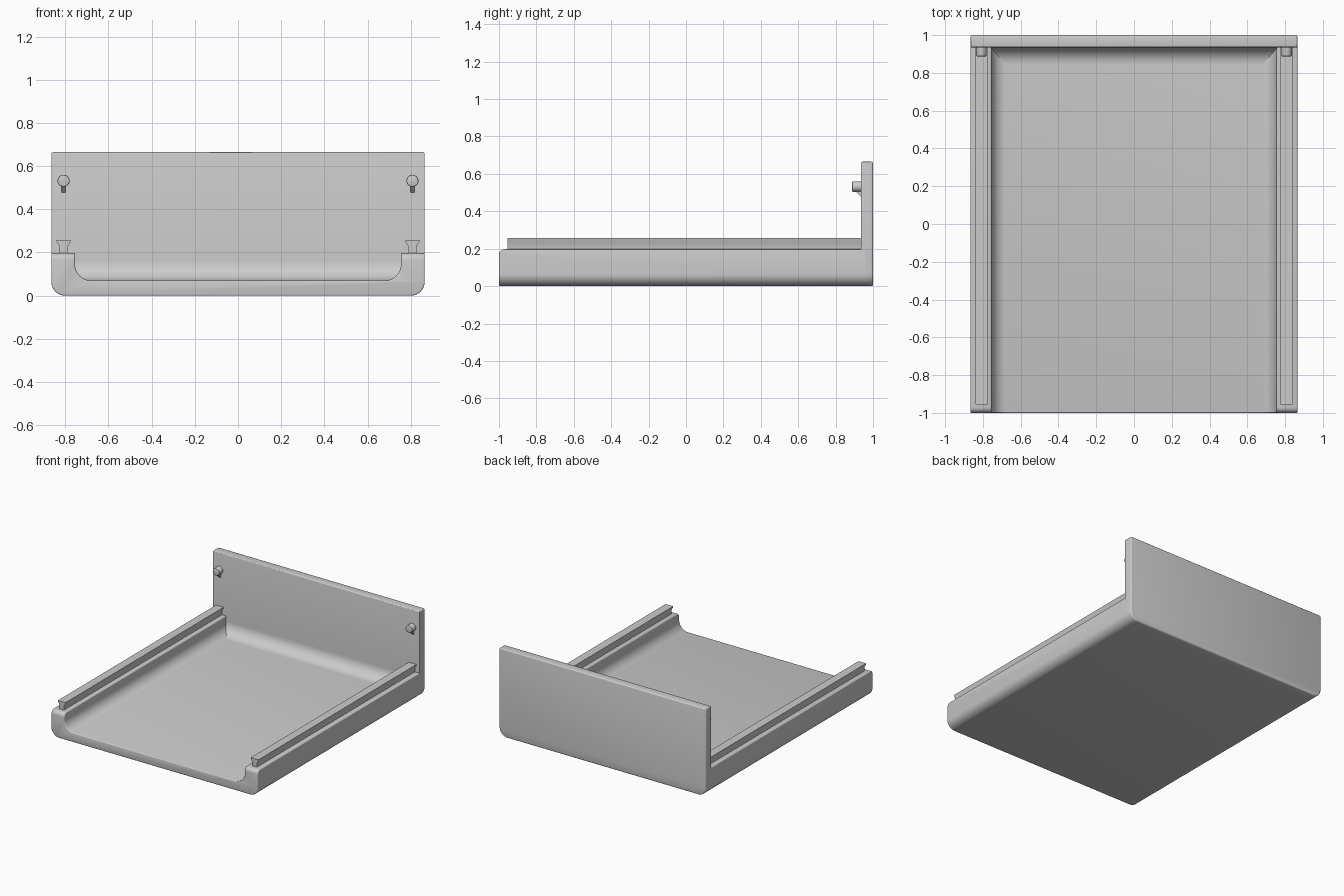
import bpy, bmesh, math

cube = bpy.data.objects.get("Cube")
if cube:
    bpy.data.objects.remove(cube, do_unlink=True)

grey = bpy.data.materials.new("plain grey")
grey.use_nodes = True
GREY = (0.6, 0.6, 0.6, 1)
grey.diffuse_color = GREY
grey.node_tree.nodes["Principled BSDF"].inputs["Base Color"].default_value = GREY

W, TOP, RIM, FLOOR, INNER = 0.865, 0.665, 0.197, 0.07, 0.755
WALL_Y = 0.935
RAIL_X = 0.808


def arc(cu, cv, r, start, end, n=12):
    angles = [math.radians(start + (end - start) * i / n) for i in range(n + 1)]
    return [(cu + r * math.cos(a), cv + r * math.sin(a)) for a in angles]


def prism(name, points, axis, start, end, bevels=()):
    """Extrude a profile along x or y, then round edges chosen by (rule, width, segments)."""
    bm = bmesh.new()
    place = (lambda u, v, t: (u, t, v)) if axis == "y" else (lambda u, v, t: (t, u, v))
    rings = [[bm.verts.new(place(u, v, t)) for u, v in points] for t in (start, end)]
    n = len(points)
    for i in range(n):
        j = (i + 1) % n
        bm.faces.new((rings[0][i], rings[0][j], rings[1][j], rings[1][i]))
    bm.faces.new(rings[0])
    bm.faces.new(rings[1][::-1])
    bmesh.ops.recalc_face_normals(bm, faces=bm.faces)
    for rule, width, segments in bevels:
        edges = [e for e in bm.edges
                 if e.calc_face_angle(0) > math.radians(40) and rule(e)]
        bmesh.ops.bevel(bm, geom=edges, offset=width, segments=segments,
                        profile=0.5, affect="EDGES")
    mesh = bpy.data.meshes.new(name)
    bm.to_mesh(mesh)
    bm.free()
    mesh.materials.append(grey)
    obj = bpy.data.objects.new(name, mesh)
    bpy.context.collection.objects.link(obj)
    bpy.ops.object.select_all(action="DESELECT")
    obj.select_set(True)
    bpy.context.view_layer.objects.active = obj
    bpy.ops.object.shade_smooth_by_angle(angle=math.radians(35))
    return obj


def all_at(edge, axis, value):
    return all(abs(v.co[axis] - value) < 0.001 for v in edge.verts)


# Tray: shallow channel with rounded floor corners and rounded rim ends
R, F = 0.065, 0.075
bottom = arc(R - W, R, R, 180, 270) + arc(W - R, R, R, 270, 360)
hollow = (arc(INNER - F, FLOOR + F, F, 0, -90)
          + arc(F - INNER, FLOOR + F, F, -90, -180))
tray = bottom + [(W, RIM), (INNER, RIM)] + hollow + [(-INNER, RIM), (-W, RIM)]
prism("tray", tray, "y", -1, 0.96, [
    (lambda e: all_at(e, 1, -1) and all_at(e, 2, RIM), 0.03, 5),
    (lambda e: not all_at(e, 1, 0.96), 0.006, 3),
])

# Back panel
prism("back_panel", bottom + [(W, TOP), (-W, TOP)], "y", WALL_Y, 1, [
    (lambda e: all_at(e, 1, 1) or all_at(e, 2, TOP), 0.009, 3),
])

# Concave fillet where the floor meets the back panel
B = 0.09
cove = arc(WALL_Y - B, FLOOR + B, B, -90, 0) + [
    (0.95, FLOOR + B), (0.95, FLOOR - 0.03), (WALL_Y - B, FLOOR - 0.03)]
prism("floor_cove", cove, "x", -INNER - 0.02, INNER + 0.02)

# Flared rails and wall pegs on both sides
for side, sx in (("right", -1), ("left", 1)):
    cx = sx * RAIL_X
    half = [(0.019, RIM - 0.01), (0.019, 0.228), (0.032, 0.25), (0.032, 0.257)]
    rail = [(cx + u, v) for u, v in half] + [(cx - u, v) for u, v in half[::-1]]
    prism(side + "_rail", rail, "y", -0.955, 0.95)

    prism(side + "_peg", arc(cx, 0.532, 0.028, 0, 345, 23), "y", 0.888, 0.945,
          [(lambda e: all_at(e, 1, 0.888), 0.005, 2)])
    gusset = [(0.945, 0.477), (WALL_Y, 0.477), (0.903, 0.51), (0.903, 0.53), (0.945, 0.53)]
    prism(side + "_peg_gusset", gusset, "x", cx - 0.01, cx + 0.01)
